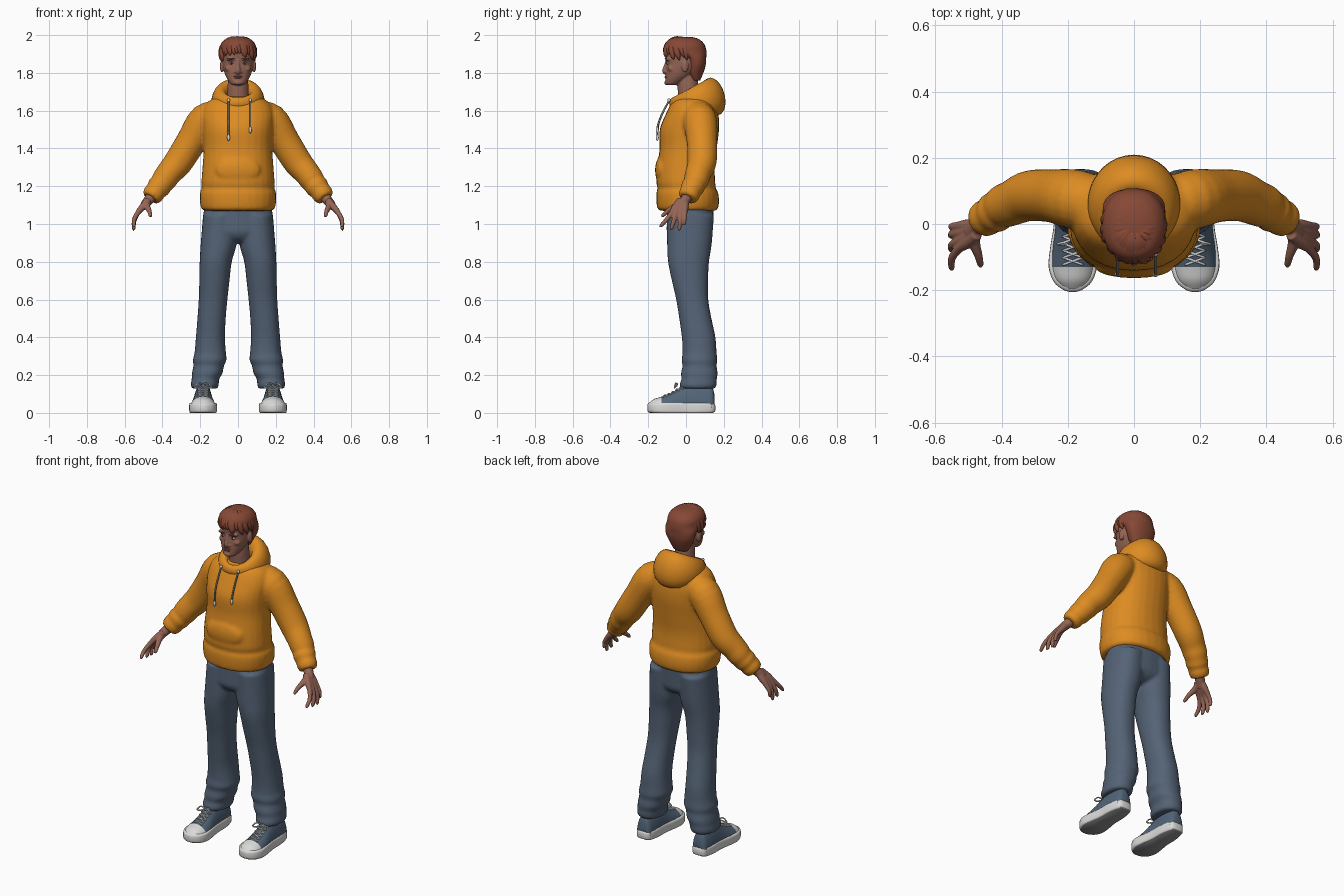
import bpy, bmesh, math, random
from mathutils import Vector, Matrix

if "Cube" in bpy.data.objects:
    bpy.data.objects.remove(bpy.data.objects["Cube"])
random.seed(4)


def material(name, r, g, b):
    m = bpy.data.materials.new(name)
    m.use_nodes = True
    m.diffuse_color = (r, g, b, 1)
    node = next(n for n in m.node_tree.nodes if n.type == 'BSDF_PRINCIPLED')
    node.inputs["Base Color"].default_value = (r, g, b, 1)
    node.inputs["Roughness"].default_value = 0.8
    return m


ORANGE = material("orange fleece", 0.72, 0.26, 0.016)
DENIM = material("blue denim", 0.09, 0.125, 0.18)
CANVAS = material("blue canvas", 0.085, 0.13, 0.19)
SKIN = material("skin", 0.30, 0.13, 0.092)
LIPS = material("lip", 0.23, 0.075, 0.06)
HAIR = material("auburn hair", 0.24, 0.065, 0.036)
WHITE = material("white rubber", 0.70, 0.70, 0.69)
GREY = material("grey tread", 0.25, 0.25, 0.25)
CORD = material("cord", 0.30, 0.24, 0.18)
DARK = material("dark eye", 0.03, 0.02, 0.015)


# Shared building helpers
def refine(rows, k=4):
    """Smoothly interpolate between rows of numbers."""
    out = []
    for i in range(len(rows) - 1):
        a, b, c, d = rows[max(i - 1, 0)], rows[i], rows[i + 1], rows[min(i + 2, len(rows) - 1)]
        for j in range(k):
            t = j / k
            out.append([q + 0.5 * t * (r - p + t * (2*p - 5*q + 4*r - s + t * (3*(q - r) + s - p)))
                        for p, q, r, s in zip(a, b, c, d)])
    return out + [list(rows[-1])]


def skin(bm, rings, loop=False):
    vs = [[bm.verts.new(p) for p in ring] for ring in rings]
    n = len(vs[0])
    faces = []
    for i in range(len(vs) if loop else len(vs) - 1):
        a, b = vs[i], vs[(i + 1) % len(vs)]
        faces += [bm.faces.new((a[j], a[(j + 1) % n], b[(j + 1) % n], b[j])) for j in range(n)]
    if not loop:
        faces += [bm.faces.new(vs[0]), bm.faces.new(vs[-1])]
    bmesh.ops.recalc_face_normals(bm, faces=faces)


def loft(bm, rows, side=1, n=28, p=2.2):
    """Rows: height, centre x, half width, front y, back y."""
    rings = []
    for z, x, half, front, back in refine(rows):
        ring = []
        for i in range(n):
            c, s = math.cos(math.tau * i / n), math.sin(math.tau * i / n)
            ring.append((side * x + half * math.copysign(abs(c) ** (2 / p), c),
                         (front + back) / 2 + (back - front) / 2 * math.copysign(abs(s) ** (2 / p), s), z))
        rings.append(ring)
    skin(bm, rings)


def tube(bm, rows, side=1, n=10, k=4):
    """Rows: x, y, z, radius."""
    rows = refine(rows, k)
    pts = [Vector((side * r[0], r[1], r[2])) for r in rows]
    rings, u = [], None
    for i, p in enumerate(pts):
        d = (pts[min(i + 1, len(pts) - 1)] - pts[max(i - 1, 0)]).normalized()
        u = d.orthogonal() if u is None else u - d * u.dot(d)
        u.normalize()
        v = d.cross(u)
        rad = max(rows[i][3], 0.001)
        rings.append([p + rad * (u * math.cos(math.tau * j / n) + v * math.sin(math.tau * j / n))
                      for j in range(n)])
    skin(bm, rings)


def blob(bm, centre, radii):
    bmesh.ops.create_uvsphere(bm, u_segments=16, v_segments=10, radius=1,
                              matrix=Matrix.LocRotScale(Vector(centre), None, Vector(radii)))


def finish(name, bm, mats, rule=None, mirror=False, voxel=0, relax=4):
    bm.normal_update()
    for f in bm.faces:
        f.smooth = True
        if rule:
            f.material_index = rule(f)
    me = bpy.data.meshes.new(name)
    bm.to_mesh(me)
    bm.free()
    ob = bpy.data.objects.new(name, me)
    bpy.context.scene.collection.objects.link(ob)
    for m in mats:
        me.materials.append(m)
    if mirror:
        ob.modifiers.new("Mirror", 'MIRROR').use_mirror_merge = False
    if voxel:
        mod = ob.modifiers.new("Fuse", 'REMESH')
        mod.mode, mod.voxel_size, mod.use_smooth_shade = 'VOXEL', voxel, True
        mod = ob.modifiers.new("Relax", 'SMOOTH')
        mod.factor, mod.iterations = 0.5, relax
    return ob


# Hoodie body, sleeves and front pocket
bm = bmesh.new()
loft(bm, [(1.07, 0, .17, -.13, .15), (1.08, 0, .193, -.15, .168), (1.12, 0, .202, -.157, .175),
          (1.165, 0, .202, -.157, .17), (1.19, 0, .192, -.15, .158), (1.22, 0, .194, -.157, .155),
          (1.3, 0, .188, -.152, .152), (1.4, 0, .182, -.14, .163), (1.5, 0, .187, -.139, .175),
          (1.58, 0, .192, -.108, .172), (1.64, 0, .168, -.078, .155), (1.675, 0, .11, -.05, .12)])
blob(bm, (0, -.13, 1.285), (.12, .034, .075))
for s in (1, -1):
    tube(bm, [(.08, .055, 1.58, .07), (.17, .073, 1.55, .09), (.247, .085, 1.436, .081),
              (.315, .085, 1.329, .077), (.365, .065, 1.27, .069), (.39, .055, 1.235, .067),
              (.406, .045, 1.211, .061), (.42, .035, 1.195, .063), (.435, .025, 1.175, .055),
              (.448, .018, 1.158, .057), (.463, .008, 1.136, .048)], s, 20)
finish("hoodie", bm, [ORANGE], voxel=.009)

# Hood lying around the neck, thick at the back and thin at the throat
bm = bmesh.new()
rings = []
for i in range(40):
    a = math.tau * i / 40
    b = (1 + math.cos(a)) / 2
    thick, tall = .022 + .038 * b, .03 + .07 * b
    ring = []
    for j in range(16):
        c, s = math.cos(math.tau * j / 16), math.sin(math.tau * j / 16)
        out = thick * c - .018 * b * s
        ring.append(((.097 + out) * math.sin(a), .04 + (.107 + out) * math.cos(a),
                     1.64 + .06 * b - .025 * b * b + tall * s))
    rings.append(ring)
skin(bm, rings, loop=True)
finish("hood", bm, [ORANGE])

# Drawstrings with tips
for name, x, end in (("right_drawstring", -.05, 1.47), ("left_drawstring", .065, 1.51)):
    bm = bmesh.new()
    tube(bm, [(x, -.085, 1.66, .005), (x, -.118, 1.6, .005), (x, -.143, 1.54, .005), (x, -.152, end, .005)], n=8)
    finish(name, bm, [CORD])
    bm = bmesh.new()
    blob(bm, (x, -.152, end - .012), (.008, .008, .018))
    blob(bm, (x, -.09, 1.655), (.008, .008, .01))
    finish(name + "_tips", bm, [WHITE])

# Trousers: hips and two legs fused
bm = bmesh.new()
loft(bm, [(1.1, 0, .178, -.1, .148), (1.0, 0, .188, -.102, .143), (.95, 0, .185, -.1, .138),
          (.915, 0, .12, -.075, .11), (.9, 0, .05, -.04, .07)])
for s in (1, -1):
    loft(bm, [(1.05, .095, .09, -.1, .148), (.9, .102, .095, -.1, .137), (.8, .118, .085, -.095, .122),
              (.7, .125, .08, -.075, .117), (.6, .132, .076, -.052, .118), (.5, .14, .075, -.036, .135),
              (.4, .146, .077, -.022, .156), (.32, .147, .083, -.018, .162), (.28, .15, .089, -.024, .166),
              (.25, .155, .081, -.018, .162), (.21, .163, .081, -.027, .168), (.18, .172, .073, -.024, .163),
              (.15, .176, .074, -.034, .163), (.128, .176, .068, -.028, .153)], s)
finish("trousers", bm, [DENIM], voxel=.009)

# Hands: wrist, fingers and thumb fused
bm = bmesh.new()
tube(bm, [(.445, .015, 1.16, .03), (.475, -.005, 1.125, .027), (.495, -.025, 1.1, .024)])
for y, ty, tz, r in ((-.075, -.132, .985, .012), (-.052, -.077, .972, .0125),
                     (-.028, -.035, .968, .012), (-.006, -.008, .995, .0105)):
    tube(bm, [(.475, y * .4, 1.125, .02), (.505, y * .75, 1.09, .019), (.53, y, 1.06, .014),
              (.55, (y + ty) / 2, (1.06 + tz) / 2, r), (.551, ty, tz + .006, r * .8), (.549, ty, tz, r * .4)])
tube(bm, [(.478, -.01, 1.12, .02), (.482, -.055, 1.095, .018), (.47, -.095, 1.07, .013),
          (.464, -.122, 1.045, .01), (.463, -.127, 1.037, .005)])
finish("hands", bm, [SKIN], mirror=True, voxel=.004, relax=3)

# Head, neck, nose, brow and ears fused
bm = bmesh.new()
loft(bm, [(1.735, 0, .028, -.1, -.05), (1.745, 0, .042, -.108, -.03), (1.78, 0, .064, -.108, .025),
          (1.82, 0, .077, -.107, .07), (1.86, 0, .083, -.104, .09), (1.9, 0, .085, -.11, .095),
          (1.94, 0, .08, -.103, .088), (1.97, 0, .055, -.075, .06)])
tube(bm, [(0, .025, 1.6, .065), (0, .015, 1.68, .058), (0, .01, 1.74, .055), (0, .01, 1.8, .05)], n=20)
tube(bm, [(0, -.1, 1.87, .009), (0, -.106, 1.84, .01), (0, -.114, 1.812, .013), (0, -.108, 1.795, .009)])
blob(bm, (0, -.099, 1.748), (.024, .016, .014))
for s in (1, -1):
    blob(bm, (s * .014, -.105, 1.805), (.01, .011, .008))
    blob(bm, (s * .035, -.094, 1.872), (.028, .018, .009))
    blob(bm, (s * .046, -.077, 1.822), (.022, .02, .018))
    blob(bm, (s * .085, -.005, 1.835), (.011, .019, .033))
finish("head", bm, [SKIN], voxel=.0045, relax=3)

# Facial details
for name, mat, centre, radii in (
        ("eyes", WHITE, (.034, -.094, 1.851), (.014, .010, .006)),
        ("irises", DARK, (.034, -.100, 1.851), (.006, .006, .0055)),
        ("eyebrows", HAIR, (.036, -.104, 1.875), (.021, .010, .004))):
    bm = bmesh.new()
    blob(bm, centre, radii)
    finish(name, bm, [mat], mirror=True)
bm = bmesh.new()
blob(bm, (0, -.103, 1.7805), (.024, .010, .0045))
blob(bm, (0, -.103, 1.7735), (.02, .010, .005))
finish("lips", bm, [LIPS])

# Hair: cap and swept locks
bm = bmesh.new()
loft(bm, [(1.76, 0, .045, .03, .075), (1.8, 0, .068, .005, .092), (1.84, 0, .086, .005, .104),
          (1.88, 0, .094, -.015, .107), (1.915, 0, .096, -.098, .107), (1.95, 0, .092, -.11, .098),
          (1.978, 0, .067, -.088, .07), (1.99, 0, .03, -.04, .03)])
finish("hair_cap", bm, [HAIR])
bm = bmesh.new()
for i in range(34):
    az = math.tau * i / 34 + random.uniform(-.1, .1)
    front = (1 + math.cos(az)) / 2
    reach = 1.95 - .4 * front + random.uniform(-.15, .15)
    swirl = random.uniform(.2, .6)
    rows = []
    for t, r in ((.05, .006), (.3, .02), (.6, .021), (.85, .014), (1, .002)):
        pol, turn = reach * t, az - swirl * (1 - t)
        grow = .88 + .07 * t * front
        rows.append((.097 * grow * math.sin(pol) * math.sin(turn),
                     -.008 - .115 * grow * math.sin(pol) * math.cos(turn),
                     1.887 + .107 * grow * math.cos(pol), r))
    tube(bm, rows, n=8)
finish("hair_locks", bm, [HAIR])

# Shoes: sole, upper with toe cap, laces
CX = .185
outline = refine([(.155, .018), (.142, .042), (.08, .055), (0, .057), (-.07, .068),
                  (-.13, .073), (-.175, .057), (-.198, .03), (-.205, .01)])
bm = bmesh.new()
rings = []
for z, k in ((0, .93), (.006, .985), (.014, 1), (.04, 1), (.05, .98), (.053, .93)):
    pts = [(w, y) for y, w in outline] + [(-w, y) for y, w in reversed(outline)]
    rings.append([(CX + w * k, -.025 + (y + .025) * k, z) for w, y in pts])
skin(bm, rings)
finish("shoe_soles", bm, [WHITE, GREY], lambda f: int(f.normal.z < -.8), mirror=True)

upper = refine([(.15, .03, .07), (.135, .045, .11), (.08, .051, .13), (.02, .052, .13), (-.03, .056, .105),
                (-.08, .064, .075), (-.13, .067, .056), (-.17, .056, .043), (-.197, .03, .022)])
bm = bmesh.new()
skin(bm, [[(CX + w * math.cos(math.tau * j / 24), y, .03 + h * math.sin(math.tau * j / 24) *
            (1 if j < 12 else .2)) for j in range(24)] for y, w, h in upper])
finish("shoe_uppers", bm, [CANVAS, WHITE], lambda f: int(f.calc_center_median().y < -.13), mirror=True)


def on_upper(dx, y):
    _, w, h = min(upper, key=lambda r: abs(r[0] - y))
    for a, b in zip(upper, upper[1:]):
        if b[0] <= y <= a[0]:
            t = (a[0] - y) / (a[0] - b[0])
            w, h = a[1] + t * (b[1] - a[1]), a[2] + t * (b[2] - a[2])
    return (CX + dx, y, .032 + h * math.sqrt(1 - (dx / w) ** 2), .0038)


bm = bmesh.new()
for i in range(5):
    y = -.112 + .021 * i
    for shift in (-.011, .011):
        tube(bm, [on_upper(.03 * t, y + shift * t) for t in (-1, -.5, 0, .5, 1)], n=6, k=2)
for s in (1, -1):
    tube(bm, [(CX, -.045, .15, .004), (CX + s * .025, -.055, .157, .004),
              (CX + s * .045, -.06, .135, .004), (CX + s * .025, -.06, .135, .004), (CX, -.047, .145, .004)], n=6)
finish("shoe_laces", bm, [WHITE], mirror=True)
